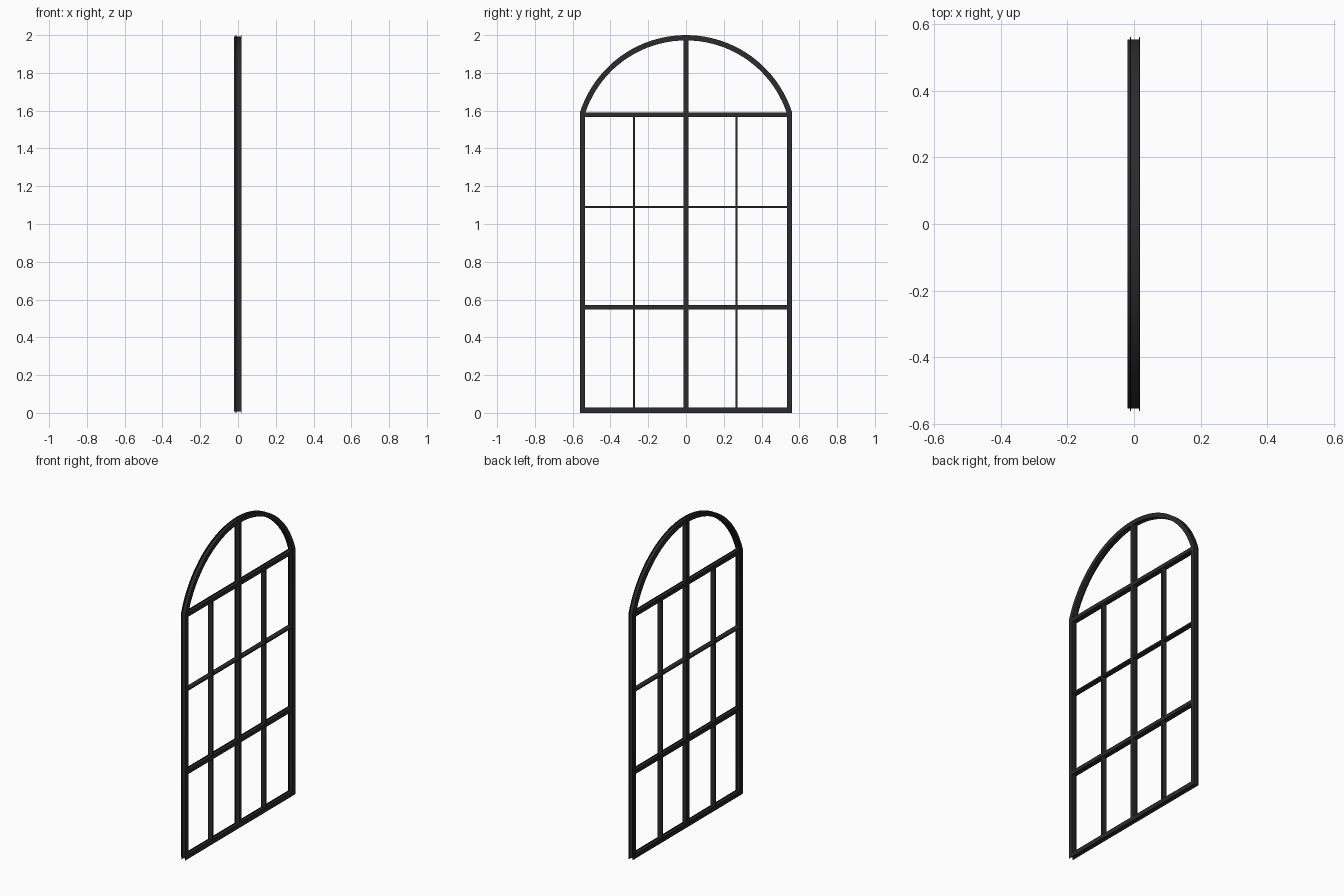
import bpy, bmesh, math
from mathutils import Vector

if "Cube" in bpy.data.objects:
    bpy.data.objects.remove(bpy.data.objects["Cube"])

HALF, SPRING, TOP = 0.562, 1.59, 2.0
X0, X1 = -0.02, 0.018

mat = bpy.data.materials.new("black_steel")
mat.diffuse_color = (0.025, 0.025, 0.027, 1)
mat.use_nodes = True
mat.node_tree.nodes["Principled BSDF"].inputs["Base Color"].default_value = mat.diffuse_color


def finish(bm, name):
    bmesh.ops.recalc_face_normals(bm, faces=bm.faces)
    me = bpy.data.meshes.new(name)
    bm.to_mesh(me)
    bm.free()
    ob = bpy.data.objects.new(name, me)
    bpy.context.collection.objects.link(ob)
    me.materials.append(mat)
    bpy.ops.object.select_all(action='DESELECT')
    ob.select_set(True)
    bpy.context.view_layer.objects.active = ob
    bpy.ops.object.shade_smooth_by_angle(angle=math.radians(25))
    return ob


def skin(bm, rings, closed):
    n = len(rings[0])
    for i in range(len(rings) if closed else len(rings) - 1):
        a, b = rings[i], rings[(i + 1) % len(rings)]
        for j in range(n):
            k = (j + 1) % n
            bm.faces.new((a[j], a[k], b[k], b[j]))
    if not closed:
        bm.faces.new(rings[0])
        bm.faces.new(rings[-1])


def sweep_loop(path, profile, name):
    """Mitred sweep round a counter-clockwise (y, z) loop; profile = (inset, x)."""
    bm = bmesh.new()
    rings = []
    for i, p in enumerate(path):
        d0 = (p - path[i - 1]).normalized()
        d1 = (path[(i + 1) % len(path)] - p).normalized()
        n0, n1 = Vector((-d0.y, d0.x)), Vector((-d1.y, d1.x))
        m = (n0 + n1) / (1 + n0.dot(n1))
        rings.append([bm.verts.new((x, *(p + m * u))) for u, x in profile])
    skin(bm, rings, True)
    return finish(bm, name)


def bar(name, axis, pos, start, end, profile):
    """Straight bar along 'y' or 'z'; profile = (side offset, x)."""
    bm = bmesh.new()
    rings = []
    for t in (start, end):
        rings.append([bm.verts.new((x, pos + u, t) if axis == 'z' else (x, t, pos + u))
                      for u, x in profile])
    skin(bm, rings, False)
    return finish(bm, name)


# Outer frame: straight sides under a segmental arch
rise = TOP - SPRING
R = (HALF ** 2 + rise ** 2) / (2 * rise)
a0 = math.asin((SPRING - TOP + R) / R)
N = 40
path = [Vector((-HALF, 0)), Vector((HALF, 0))]
for i in range(N + 1):
    a = a0 + (math.pi - 2 * a0) * i / N
    path.append(Vector((R * math.cos(a), TOP - R + R * math.sin(a))))

# Channel section, open outward, with a stepped lip at the back
frame_section = [(0.008, X0), (0.008, -0.012), (0, -0.012), (0, -0.009),
                 (0.008, -0.009), (0.008, 0.015), (0, 0.015), (0, X1),
                 (0.028, X1), (0.028, 0.015), (0.021, 0.015), (0.021, -0.009),
                 (0.028, -0.009), (0.028, -0.012), (0.021, -0.012), (0.021, X0)]
sweep_loop(path, frame_section, "arched_frame")

# Main bars: flanged section, mirrored about the middle
half = [(0.007, X0), (0.007, -0.012), (0.012, -0.012), (0.012, -0.009),
        (0.007, -0.009), (0.007, 0.015), (0.012, 0.015), (0.012, X1)]
main_section = half + [(-u, x) for u, x in reversed(half)]
inner = HALF - 0.022
bar("centre_mullion", 'z', 0, 0.022, TOP - 0.022, main_section)
for name, z in (("lower_transom", 0.56), ("upper_transom", 1.578)):
    bar(name, 'y', z, -inner, inner, main_section)

# Thin glazing bars
thin = [(-0.005, X0 + 0.002), (0.005, X0 + 0.002), (0.005, X1 - 0.003), (-0.005, X1 - 0.003)]
for side, y in (("left", -0.275), ("right", 0.267)):
    bar(side + "_glazing_bar", 'z', y, 0.022, 1.572, thin)
bar("cross_glazing_bar", 'y', 1.09, -inner, inner, thin)
